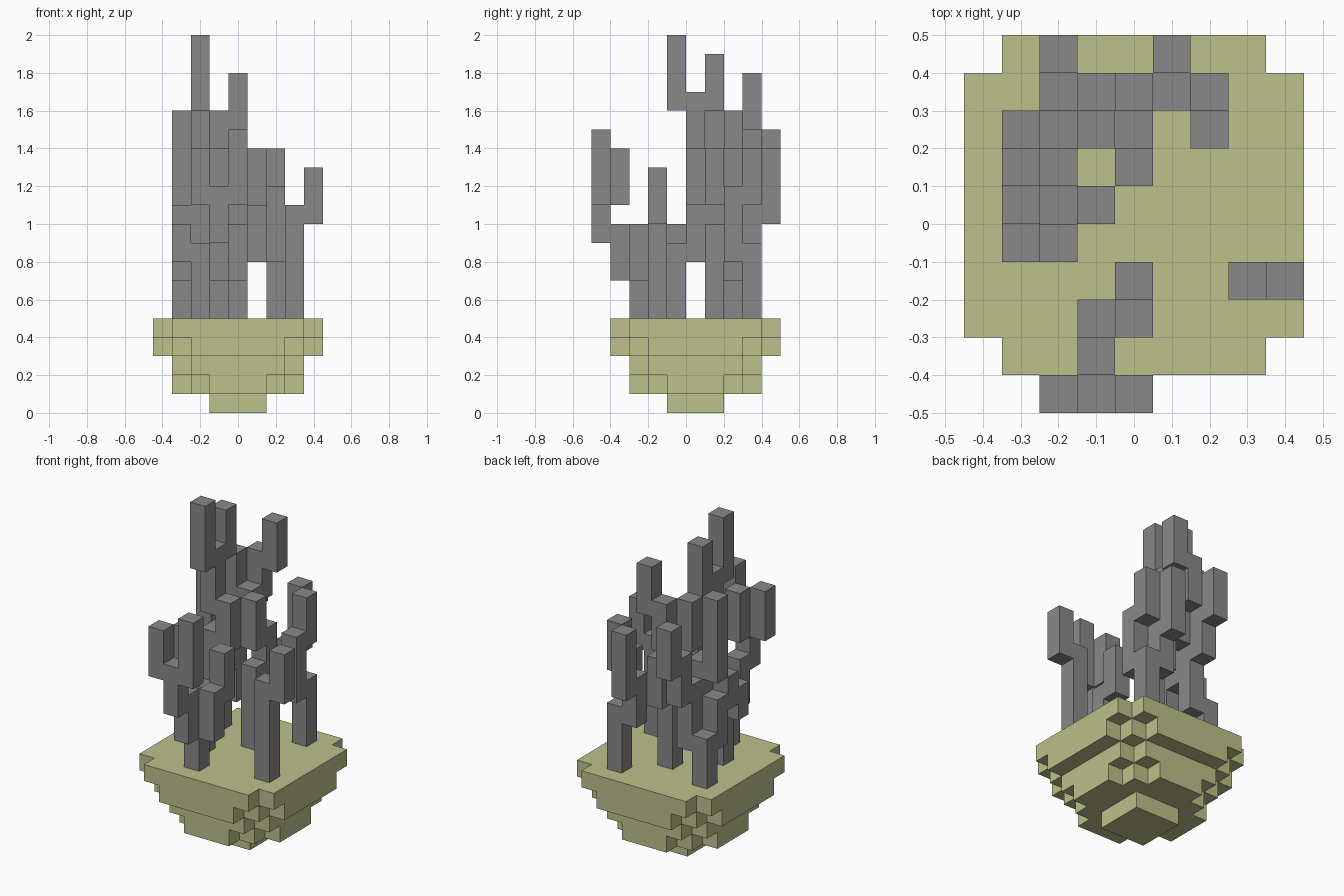
import bpy
import bmesh
from mathutils import Matrix, Vector

if "Cube" in bpy.data.objects:
    bpy.data.objects.remove(bpy.data.objects["Cube"], do_unlink=True)

U = 0.1          # edge of one block
MID = 0.05       # y centre of the island


def material(name, rgb):
    m = bpy.data.materials.new(name)
    m.use_nodes = True
    m.diffuse_color = (*rgb, 1)
    m.node_tree.nodes["Principled BSDF"].inputs["Base Color"].default_value = (*rgb, 1)
    return m


STONE = material("pale_yellow_stone", (0.51, 0.53, 0.26))
STEM = material("grey_stem", (0.25, 0.25, 0.25))


def add_object(name, bm, mat):
    bmesh.ops.recalc_face_normals(bm, faces=bm.faces)
    mesh = bpy.data.meshes.new(name)
    bm.to_mesh(mesh)
    bm.free()
    mesh.materials.append(mat)
    ob = bpy.data.objects.new(name, mesh)
    bpy.context.collection.objects.link(ob)
    return ob


def island_layer(name, half, steps, bottom, top):
    """Square slab whose corners are cut back in block-sized steps."""
    corner = [(half, half - steps * U)]
    for s in range(steps):
        x = half - (s + 1) * U
        corner += [(x, half - (steps - s) * U), (x, half - (steps - s - 1) * U)]
    outline = []
    for quarter in range(4):
        for x, y in corner:
            for _ in range(quarter):
                x, y = -y, x
            outline.append((x, y + MID, bottom))
    bm = bmesh.new()
    face = bm.faces.new([bm.verts.new(p) for p in outline])
    grown = bmesh.ops.extrude_face_region(bm, geom=[face])["geom"]
    moved = [g for g in grown if isinstance(g, bmesh.types.BMVert)]
    bmesh.ops.translate(bm, verts=moved, vec=(0, 0, top - bottom))
    add_object(name, bm, STONE)


def plant(name, branches):
    """Each branch is an upright bar: column, row, bottom level, top level."""
    bm = bmesh.new()
    for col, row, low, high in branches:
        centre = Vector((col * U, (row - 4.5) * U, (low + high) / 2 * U))
        size = Matrix.Diagonal((U, U, (high - low) * U, 1))
        bmesh.ops.create_cube(bm, size=1, matrix=Matrix.Translation(centre) @ size)
    add_object(name, bm, STEM)


# Floating island, from its foot up to the rim
island_layer("island_foot", 0.15, 0, 0.0, 0.1)
island_layer("island_lower_step", 0.35, 2, 0.1, 0.2)
island_layer("island_lower", 0.35, 1, 0.2, 0.3)
island_layer("island_upper_step", 0.45, 2, 0.3, 0.4)
island_layer("island_rim", 0.45, 1, 0.4, 0.5)

# Branching stems
plant("side_plant", [(3, 3, 5, 11), (4, 3, 10, 13)])
plant("front_plant", [
    (-1, 2, 5, 8), (-1, 1, 7, 10), (-1, 0, 9, 12), (0, 0, 11, 15),
    (-2, 0, 11, 14), (-1, 1, 11, 14), (0, 2, 7, 10), (0, 3, 9, 12)])
plant("back_plant", [
    (2, 8, 5, 9), (2, 7, 8, 12), (2, 8, 11, 14), (1, 8, 8, 11), (1, 9, 10, 14)])
plant("middle_plant", [
    (0, 6, 5, 10), (0, 7, 9, 12), (0, 6, 11, 14), (-1, 7, 11, 14),
    (-1, 8, 13, 16), (0, 8, 15, 18), (-2, 7, 13, 16)])
plant("tall_plant", [
    (-2, 4, 5, 9), (-3, 4, 8, 10), (-3, 5, 9, 11), (-2, 5, 8, 12),
    (-1, 5, 11, 14), (-2, 5, 13, 17), (-2, 4, 16, 20), (-2, 6, 16, 19)])
plant("corner_plant", [
    (-3, 7, 5, 8), (-3, 6, 7, 10), (-2, 6, 9, 12), (-3, 6, 11, 16),
    (-2, 7, 7, 11), (-2, 8, 10, 13), (-2, 9, 12, 15)])
